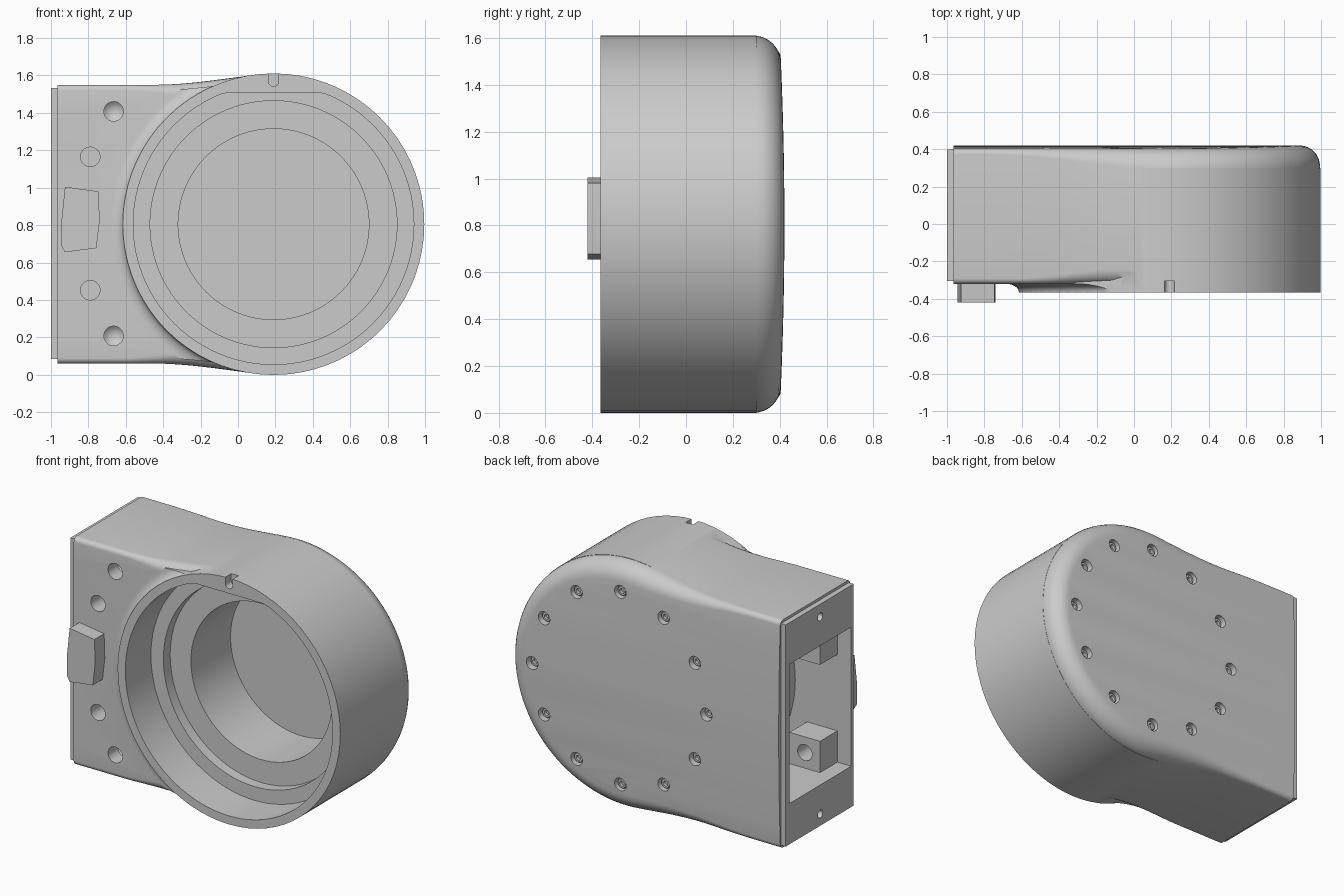
import bpy, bmesh
from math import sin, cos, pi, radians, sqrt
from mathutils import Vector

if "Cube" in bpy.data.objects:
    bpy.data.objects.remove(bpy.data.objects["Cube"])

CX, CZ, R = 0.19, 0.805, 0.806


def to_object(name, bm):
    bmesh.ops.remove_doubles(bm, verts=bm.verts, dist=1e-5)
    bmesh.ops.recalc_face_normals(bm, faces=bm.faces)
    mesh = bpy.data.meshes.new(name)
    bm.to_mesh(mesh)
    bm.free()
    ob = bpy.data.objects.new(name, mesh)
    bpy.context.collection.objects.link(ob)
    return ob


def skin(bm, rings):
    """Join closed rings of points into a capped solid."""
    vs = [[bm.verts.new(p) for p in ring] for ring in rings]
    n = len(vs[0])
    for a, b in zip(vs, vs[1:]):
        for i in range(n):
            bm.faces.new((a[i], a[(i + 1) % n], b[(i + 1) % n], b[i]))
    bm.faces.new(vs[0])
    bm.faces.new(vs[-1])


def prism(name, pts, y0, y1):
    bm = bmesh.new()
    skin(bm, [[(x, y, z) for x, z in pts] for y in (y0, y1)])
    return to_object(name, bm)


def block(name, x0, x1, y0, y1, z0, z1):
    return prism(name, [(x0, z0), (x1, z0), (x1, z1), (x0, z1)], y0, y1)


def lathe(name, profile, centres, seg=32, axis='Y'):
    """Revolve a closed (radius, depth) profile around one or more centres."""
    bm = bmesh.new()
    for u, w in centres:
        rings = []
        for k in range(seg):
            a = 2 * pi * k / seg
            ring = []
            for r, d in profile:
                p, q = u + r * cos(a), w + r * sin(a)
                ring.append(bm.verts.new((p, d, q) if axis == 'Y' else (d, p, q)))
            rings.append(ring)
        n = len(profile)
        for k in range(seg):
            a, b = rings[k], rings[(k + 1) % seg]
            for i in range(n):
                j = (i + 1) % n
                if profile[i][0] == 0 and profile[j][0] == 0:
                    continue
                bm.faces.new((a[i], a[j], b[j], b[i]))
    return to_object(name, bm)


def combine(target, other, op):
    mod = target.modifiers.new(op, 'BOOLEAN')
    mod.operation, mod.solver, mod.object = op, 'EXACT', other
    bpy.context.view_layer.objects.active = target
    bpy.ops.object.modifier_apply(modifier=mod.name)
    bpy.data.objects.remove(other, do_unlink=True)


def ease(x, x0, x1, a, b):
    t = min(1, max(0, (x - x0) / (x1 - x0)))
    return a + (b - a) * t * t * (3 - 2 * t)


# Housing outline: straight sides blending into a round end, with outward normals
def outline():
    rr, end = R - 0.0015, radians(97)
    x1, z1 = CX + rr * cos(end), rr * sin(end)
    x0, z0 = -0.45, 0.745
    L, m = x1 - x0, -cos(end) / sin(end)
    top = [(-0.965 + 0.1288 * i, z0, 0, 1) for i in range(4)]
    for i in range(9):
        t = i / 9
        z = z0 + (z1 - z0) * t * t * (3 - 2 * t) + L * m * t * t * (t - 1)
        s = (z1 - z0) * 6 * t * (1 - t) / L + m * (3 * t * t - 2 * t)
        k = sqrt(1 + s * s)
        top.append((x0 + L * t, z, -s / k, 1 / k))
    arc = []
    for i in range(65):
        a = end * (1 - i / 32)
        arc.append((CX + rr * cos(a), rr * sin(a), cos(a), sin(a)))
    return top + arc + [(x, -z, nx, -nz) for x, z, nx, nz in reversed(top)]


OUT = outline()


def ring(y_off):
    pts = []
    for x, z, nx, nz in OUT:
        y, d = y_off(x)
        pts.append((x - nx * d, y, CZ + z - nz * d))
    return pts


# Main housing shell with varying edge rounding and a gently crowned back
bm = bmesh.new()
rings = []
for k in range(7):
    a = (1 - k / 6) * pi / 2
    def front(x, a=a):
        r = ease(x, -0.6, -0.1, 0.03, 0.08)
        return -0.32 + r * (1 - sin(a)), r * (1 - cos(a))
    rings.append(ring(front))
for k in range(9):
    a = k / 8 * pi / 2
    def back(x, a=a):
        r = ease(x, -0.8, 0.2, 0.03, 0.11)
        return 0.42 - r * (1 - sin(a)), r * (1 - cos(a))
    rings.append(ring(back))
skin(bm, rings)
for i in range(1, 10):
    bmesh.ops.bisect_plane(bm, geom=bm.verts[:] + bm.edges[:] + bm.faces[:], dist=1e-5,
                           plane_co=Vector((0, 0, CZ + (i - 5) * 0.15)), plane_no=Vector((0, 0, 1)))
for v in bm.verts:
    if v.co.y > 0.2:
        v.co.y -= 0.02 * ((v.co.z - CZ) / 0.8) ** 2
bmesh.ops.triangulate(bm, faces=bm.faces[:])
body = to_object("housing", bm)

# Round front collar, its concave flare, and the end lip
flare = lathe("flare", [(0.78, -0.22), (0.78, -0.364)] +
              [(0.8055 + 0.07 * (1 - cos(a)), -0.364 + 0.0445 * sin(a))
               for a in [i * pi / 12 for i in range(7)]] + [(0.8755, -0.22)], [(CX, CZ)], 96)
limit = prism("limit", [(p[0], p[2]) for p in ring(lambda x: (0, 0.03))], -0.5, -0.1)
combine(flare, limit, 'INTERSECT')
combine(body, flare, 'UNION')
collar = lathe("collar", [(0, -0.365), (R, -0.365), (R, 0.3), (0, 0.3)], [(CX, CZ)], 72)
combine(body, collar, 'UNION')
lip = block("lip", -1.0, -0.94, -0.305, 0.397, 0.083, 1.533)
combine(body, lip, 'UNION')

# Stepped round bore with a flat at the top
bore = lathe("bore", [(0, -0.5), (0.75, -0.5), (0.75, -0.10), (0.66, -0.10), (0.66, -0.03),
                      (0.51, -0.03), (0.51, 0.38), (0, 0.38)], [(CX, CZ)], 96)
for v in bore.data.vertices:
    v.co.z = min(v.co.z, 1.51)
combine(body, bore, 'DIFFERENCE')

# Open cavity at the left end, stopping at the round wall
half = math_half = 0.455
rc = 0.785
arc = []
for i in range(17):
    z = -half + 2 * half * i / 16
    arc.append((CX - sqrt(rc * rc - z * z), CZ + z))
cavity = prism("cavity", [(-1.1, CZ + half), (-1.1, CZ - half)] + arc, -0.28, 0.36)
combine(body, cavity, 'DIFFERENCE')

# Bosses inside the cavity
for z0, z1 in ((0.33, 0.555), (1.055, 1.28)):
    combine(body, block("boss", -0.90, -0.68, -0.30, -0.10, z0, z1), 'UNION')

# Front holes, end holes, top notch, back screw recesses
combine(body, lathe("through", [(0, -0.5), (0.052, -0.5), (0.052, 0.0), (0, 0.0)],
                    [(-0.79, 0.452), (-0.79, 1.165)]), 'DIFFERENCE')
combine(body, lathe("blind", [(0, -0.5), (0.052, -0.5), (0.052, -0.22), (0, -0.17)],
                    [(-0.665, 0.208), (-0.665, 1.408)]), 'DIFFERENCE')
combine(body, lathe("end_holes", [(0, -1.1), (0.026, -1.1), (0.026, -0.88), (0, -0.88)],
                    [(0.04, 0.16), (0.04, 1.45)], 20, 'X'), 'DIFFERENCE')
notch = [(CX + 0.026 * cos(a), 1.567 + 0.026 * sin(a)) for a in [pi + i * pi / 8 for i in range(9)]]
combine(body, prism("notch", notch + [(CX + 0.026, 1.7), (CX - 0.026, 1.7)], -0.5, -0.305), 'DIFFERENCE')
circle = [(CX + 0.63 * cos(i * pi / 6), CZ + 0.63 * sin(i * pi / 6)) for i in range(12)]
combine(body, lathe("recess", [(0, 0.5), (0.042, 0.5), (0.042, 0.365), (0, 0.365)], circle, 24), 'DIFFERENCE')

# Socket screws in the back recesses
screws = lathe("back_screws", [(0, 0.36), (0.033, 0.36), (0.033, 0.386), (0.028, 0.392),
                               (0.016, 0.392), (0.016, 0.372), (0, 0.372)], circle, 24)

# Raised latch tab on the front
tab = prism("latch_tab", [(-0.925, 1.005), (-0.745, 0.98), (-0.74, 0.82), (-0.757, 0.677),
                          (-0.925, 0.655), (-0.945, 0.69), (-0.943, 0.83)], -0.42, -0.30)

for ob in (body, screws, tab):
    bpy.ops.object.select_all(action='DESELECT')
    ob.select_set(True)
    bpy.context.view_layer.objects.active = ob
    bpy.ops.object.shade_smooth_by_angle(angle=radians(25))
